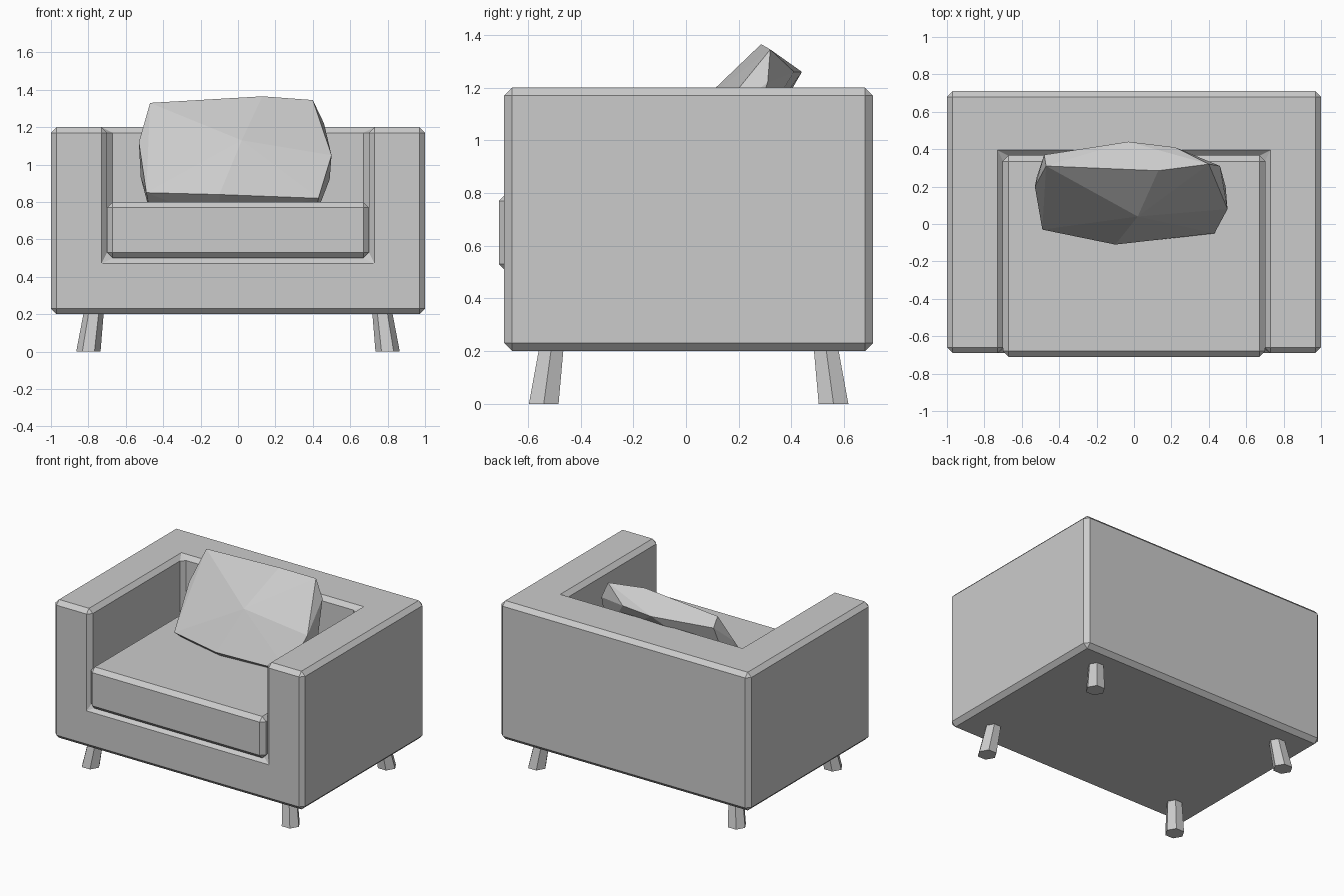
import bpy
import bmesh
from math import radians
from mathutils import Matrix, Vector

default_cube = bpy.data.objects.get("Cube")
if default_cube:
    bpy.data.objects.remove(default_cube, do_unlink=True)

# One plain upholstery colour for every part
grey = bpy.data.materials.new("plain grey")
grey.use_nodes = True
colour = (0.6, 0.6, 0.6, 1)
grey.diffuse_color = colour
grey.node_tree.nodes["Principled BSDF"].inputs["Base Color"].default_value = colour


def finish(name, bm):
    """Turn a bmesh into a flat shaded, coloured object."""
    bmesh.ops.recalc_face_normals(bm, faces=bm.faces)
    mesh = bpy.data.meshes.new(name)
    bm.to_mesh(mesh)
    bm.free()
    mesh.materials.append(grey)
    obj = bpy.data.objects.new(name, mesh)
    bpy.context.collection.objects.link(obj)
    return obj


def box(name, low, high):
    low, high = Vector(low), Vector(high)
    bm = bmesh.new()
    place = Matrix.Translation((low + high) / 2) @ Matrix.Diagonal((*(high - low), 1))
    bmesh.ops.create_cube(bm, size=1, matrix=place)
    return finish(name, bm)


def chamfer(obj, width=0.03):
    bevel = obj.modifiers.new("chamfer", "BEVEL")
    bevel.width = width
    bevel.segments = 1
    bevel.limit_method = "ANGLE"
    bevel.angle_limit = radians(40)


# Armchair body: a block with the seat space cut out of it
body = box("body", (-1, -0.69, 0.2), (1, 0.71, 1.2))
seat_space = box("seat_space", (-0.7, -1, 0.5), (0.7, 0.365, 1.5))
cut = body.modifiers.new("seat space", "BOOLEAN")
cut.operation = "DIFFERENCE"
cut.solver = "EXACT"
cut.object = seat_space
bpy.context.view_layer.objects.active = body
bpy.ops.object.modifier_apply(modifier=cut.name)
bpy.data.objects.remove(seat_space, do_unlink=True)
chamfer(body)

# Seat cushion
chamfer(box("seat_cushion", (-0.7, -0.71, 0.5), (0.7, 0.365, 0.8)))


# Splayed six-sided legs, each wider at the foot
def leg(name, side, end, turn):
    bm = bmesh.new()
    rings = []
    for z, radius, splay in ((0, 0.065, 0.03), (0.22, 0.053, 0)):
        centre = Vector((side * (0.77 + splay), 0.01 + end * (0.52 + splay), z))
        place = Matrix.Translation(centre) @ Matrix.Rotation(radians(turn), 4, "Z")
        ring = bmesh.ops.create_circle(bm, segments=6, radius=radius, matrix=place)
        rings.append(ring["verts"])
    for ring in rings:
        bm.faces.new(ring)
    foot, top = rings
    for i in range(6):
        j = (i + 1) % 6
        bm.faces.new((foot[i], foot[j], top[j], top[i]))
    finish(name, bm)


for side, side_name in ((-1, "right"), (1, "left")):
    for end, end_name in ((-1, "front"), (1, "back")):
        leg(f"{end_name}_{side_name}_leg", side, end, 90 if side * end < 0 else 30)

# Faceted throw pillow leaning on the backrest: front rim and centre, then back rim
pillow_front = [
    (-0.47, 0.31, 1.33), (0.13, 0.285, 1.365), (0.4, 0.32, 1.345),
    (0.5, 0.08, 1.05), (0.43, -0.05, 0.82), (-0.1, -0.11, 0.84),
    (-0.49, -0.03, 0.85), (-0.53, 0.2, 1.12), (0.02, 0.04, 1.13),
]
pillow_back = [
    (-0.48, 0.37, 1.27), (-0.03, 0.44, 1.26), (0.22, 0.41, 1.26),
    (0.46, 0.31, 1.22), (0.49, 0.2, 0.92), (0.42, 0.08, 0.74),
    (-0.1, 0.05, 0.7), (-0.47, 0.1, 0.74), (-0.52, 0.25, 0.93),
]
bm = bmesh.new()
for point in pillow_front + pillow_back:
    bm.verts.new(point)
hull = bmesh.ops.convex_hull(bm, input=bm.verts)
spare = [v for v in bm.verts if not v.link_faces]
bmesh.ops.delete(bm, geom=spare, context="VERTS")
finish("throw_pillow", bm)
